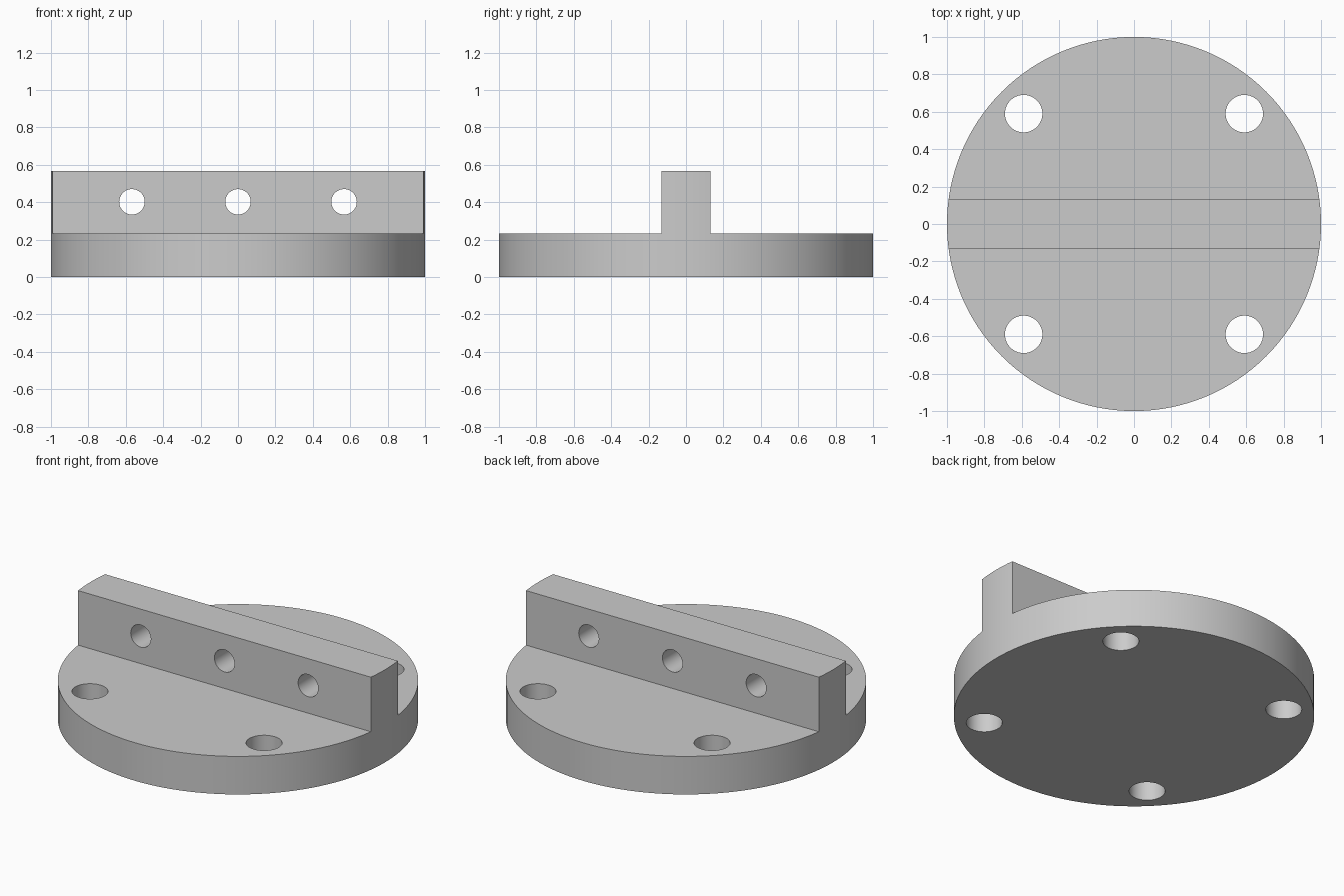
import bpy
import math

if "Cube" in bpy.data.objects:
    bpy.data.objects.remove(bpy.data.objects["Cube"], do_unlink=True)

RADIUS, BASE_TOP, RIB_TOP, RIB_HALF = 1.0, 0.233, 0.567, 0.131

grey = bpy.data.materials.new("plain_grey")
grey.use_nodes = True
colour = (0.6, 0.6, 0.6, 1)
grey.diffuse_color = colour
grey.node_tree.nodes["Principled BSDF"].inputs["Base Color"].default_value = colour


def cylinder(name, radius, depth, location, rotation=(0, 0, 0), sides=64):
    bpy.ops.mesh.primitive_cylinder_add(vertices=sides, radius=radius, depth=depth,
                                        location=location, rotation=rotation)
    bpy.context.object.name = name
    return bpy.context.object


def cut(target, cutter):
    """Subtract the cutter from the target, then remove the cutter."""
    cutter.hide_render = True
    mod = target.modifiers.new("cut", "BOOLEAN")
    mod.operation = "DIFFERENCE"
    mod.solver = "EXACT"
    mod.object = cutter
    bpy.ops.object.select_all(action="DESELECT")
    bpy.context.view_layer.objects.active = target
    target.select_set(True)
    bpy.ops.object.modifier_apply(modifier=mod.name)
    bpy.data.objects.remove(cutter, do_unlink=True)


# Round blank as tall as the rib
flange = cylinder("ribbed_flange", RADIUS, RIB_TOP, (0, 0, RIB_TOP / 2), sides=128)
flange.data.materials.append(grey)

# Mill both sides down to the base disc, leaving the central rib
for side in (-1, 1):
    bpy.ops.mesh.primitive_cube_add(size=1, location=(0, side * (RIB_HALF + 0.5), BASE_TOP + 0.5))
    block = bpy.context.object
    block.name = "side_cutter"
    block.scale = (3, 1, 1)
    cut(flange, block)

# Four mounting holes through the base
for x in (-0.59, 0.59):
    for y in (-0.59, 0.59):
        cut(flange, cylinder("mounting_hole_cutter", 0.1, 1, (x, y, 0.1)))

# Three cross holes through the rib
for x in (-0.567, 0, 0.567):
    cut(flange, cylinder("cross_hole_cutter", 0.068, 1, (x, 0, 0.402),
                         (math.pi / 2, 0, 0)))

bpy.ops.object.select_all(action="DESELECT")
flange.select_set(True)
bpy.context.view_layer.objects.active = flange
bpy.ops.object.shade_smooth_by_angle(angle=math.radians(30))
